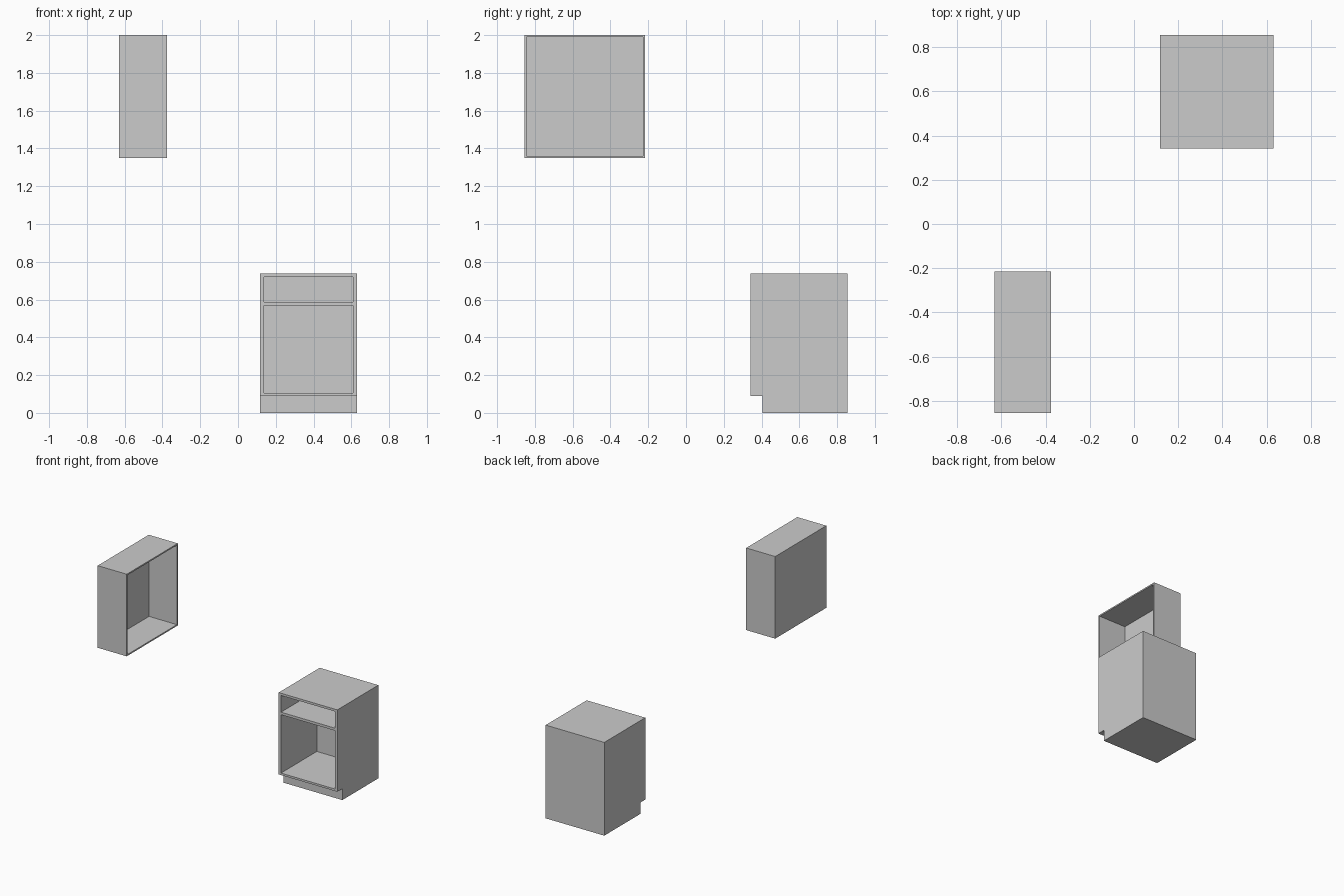
import bpy, bmesh

if "Cube" in bpy.data.objects:
    bpy.data.objects.remove(bpy.data.objects["Cube"])


def new_object(name, bm):
    bmesh.ops.recalc_face_normals(bm, faces=bm.faces)
    mesh = bpy.data.meshes.new(name)
    bm.to_mesh(mesh)
    bm.free()
    obj = bpy.data.objects.new(name, mesh)
    bpy.context.collection.objects.link(obj)
    return obj


def prism(name, profile, x0, x1):
    """Extrude a (y, z) profile along x."""
    bm = bmesh.new()
    face = bm.faces.new([bm.verts.new((x0, y, z)) for y, z in profile])
    side = bmesh.ops.extrude_face_region(bm, geom=[face])["geom"]
    verts = [v for v in side if isinstance(v, bmesh.types.BMVert)]
    bmesh.ops.translate(bm, verts=verts, vec=(x1 - x0, 0, 0))
    return new_object(name, bm)


def box(name, x, y, z):
    return prism(name, [(y[0], z[0]), (y[1], z[0]), (y[1], z[1]), (y[0], z[1])], *x)


def hollow(obj, x, y, z):
    """Cut a box-shaped compartment out of a carcass."""
    cutter = box("compartment_cutter", x, y, z)
    cutter.hide_render = True
    mod = obj.modifiers.new("compartment", "BOOLEAN")
    mod.operation = "DIFFERENCE"
    mod.solver = "EXACT"
    mod.object = cutter
    bpy.context.view_layer.objects.active = obj
    bpy.ops.object.modifier_apply(modifier=mod.name)
    bpy.data.objects.remove(cutter)


# Wall cabinet, open towards +x
wall = box("wall_cabinet", (-0.63, -0.376), (-0.855, -0.216), (1.35, 2.0))
hollow(wall, (-0.62, -0.3), (-0.844, -0.227), (1.361, 1.989))

# Base cabinet with toe kick, open towards -y
base = prism("base_cabinet",
             [(0.342, 0.09), (0.405, 0.09), (0.405, 0), (0.855, 0),
              (0.855, 0.738), (0.342, 0.738)], 0.117, 0.63)

# Drawer and cupboard compartments
for z in ((0.588, 0.72), (0.106, 0.568)):
    hollow(base, (0.137, 0.61), (0.25, 0.79), z)
